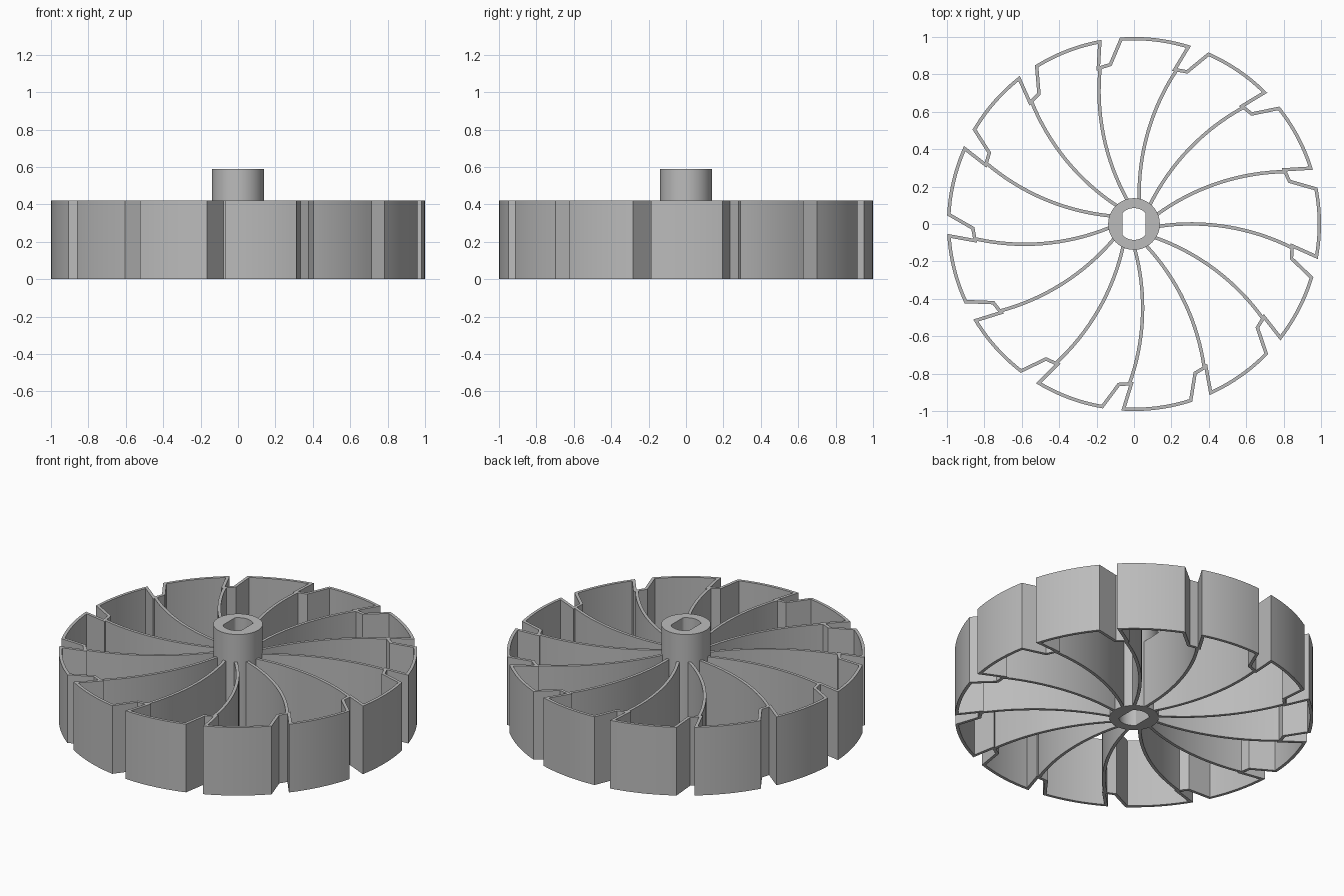
import bpy, bmesh
from math import radians, cos, sin, pi, asin
from mathutils import Vector

cube = bpy.data.objects.get("Cube")
if cube:
    bpy.data.objects.remove(cube)

COUNT = 13
STEP = 2 * pi / COUNT
RADIUS, WALL, HEIGHT = 1.0, 0.018, 0.42
HUB_RADIUS, HUB_HEIGHT = 0.138, 0.59

grey = bpy.data.materials.new("plain grey")
grey.use_nodes = True
colour = (0.5, 0.5, 0.5, 1)
grey.diffuse_color = colour
grey.node_tree.nodes["Principled BSDF"].inputs["Base Color"].default_value = colour


def polar(r, a):
    return Vector((r * cos(a), r * sin(a)))


def shell(name, outer, inner, height):
    """Extruded band between two matching closed loops."""
    bm = bmesh.new()
    rings = [[bm.verts.new((p.x, p.y, z)) for p in loop]
             for loop, z in ((outer, 0), (outer, height), (inner, height), (inner, 0))]
    n = len(outer)
    for a, b in zip(rings, rings[1:] + rings[:1]):
        for i in range(n):
            j = (i + 1) % n
            bm.faces.new((a[i], a[j], b[j], b[i]))
    bmesh.ops.recalc_face_normals(bm, faces=bm.faces)
    mesh = bpy.data.meshes.new(name)
    bm.to_mesh(mesh)
    bm.free()
    obj = bpy.data.objects.new(name, mesh)
    bpy.context.collection.objects.link(obj)
    mesh.materials.append(grey)
    bpy.ops.object.select_all(action='DESELECT')
    obj.select_set(True)
    bpy.context.view_layer.objects.active = obj
    bpy.ops.object.shade_smooth_by_angle(angle=radians(20))
    return obj


def inset(loop, t):
    """Mitred inward offset of a counter-clockwise loop."""
    result = []
    for i, p in enumerate(loop):
        d1 = (p - loop[i - 1]).normalized()
        d2 = (loop[(i + 1) % len(loop)] - p).normalized()
        n1, n2 = Vector((-d1.y, d1.x)), Vector((-d2.y, d2.x))
        result.append(p + (n1 + n2) * t / (1 + n1.dot(n2)))
    return result


# Rim: arcs broken by slanted notches
notch = [(RADIUS, 94.3), (0.87, 98.8), (0.864, 102.1), (RADIUS, 99.95)]
arc_start, arc_end = radians(notch[-1][1]), radians(notch[0][1]) + STEP
SEGS = 10
outline = []
for k in range(COUNT):
    outline += [polar(r, radians(a) + k * STEP) for r, a in notch]
    outline += [polar(RADIUS, arc_start + (arc_end - arc_start) * i / SEGS + k * STEP)
                for i in range(1, SEGS)]
shell("notched_rim", outline, inset(outline, WALL), HEIGHT)

# Vanes: shallow circular arcs from the hub to each notch floor
start, end = Vector((-0.034, 0.125)), Vector((-0.18, 0.842))
chord = end - start
side = Vector((-chord.y, chord.x)).normalized()
half, sag = chord.length / 2, 0.057
arc_r = (half * half + sag * sag) / (2 * sag)
centre = (start + end) / 2 - side * (arc_r - sag)
sweep = asin(half / arc_r)
base = side.to_2d()


def vane_point(r, t, turn):
    a = -sweep + 2 * sweep * t
    p = centre + base * r * cos(a) + chord.normalized() * r * sin(a)
    return Vector((p.x * cos(turn) - p.y * sin(turn), p.x * sin(turn) + p.y * cos(turn)))


N = 16
for k in range(COUNT):
    bm = bmesh.new()
    pts = [vane_point(arc_r + WALL / 2, i / N, k * STEP) for i in range(N + 1)]
    pts += [vane_point(arc_r - WALL / 2, i / N, k * STEP) for i in range(N, -1, -1)]
    low = [bm.verts.new((p.x, p.y, 0)) for p in pts]
    top = [bm.verts.new((p.x, p.y, HEIGHT)) for p in pts]
    m = len(pts)
    for i in range(m):
        j = (i + 1) % m
        bm.faces.new((low[i], low[j], top[j], top[i]))
    for i in range(N):
        for ring in (low, top):
            bm.faces.new((ring[i], ring[i + 1], ring[m - 2 - i], ring[m - 1 - i]))
    bmesh.ops.recalc_face_normals(bm, faces=bm.faces)
    mesh = bpy.data.meshes.new(f"vane_{k + 1}")
    bm.to_mesh(mesh)
    bm.free()
    mesh.materials.append(grey)
    vane = bpy.data.objects.new(mesh.name, mesh)
    bpy.context.collection.objects.link(vane)
    bpy.ops.object.select_all(action='DESELECT')
    vane.select_set(True)
    bpy.context.view_layer.objects.active = vane
    bpy.ops.object.shade_smooth_by_angle(angle=radians(20))

# Hub: tube with a double-flat bore
BORE, FLAT = 0.085, 0.062
angles = [2 * pi * i / 96 for i in range(96)]
hub_outer = [polar(HUB_RADIUS, a) for a in angles]
hub_inner = []
for a in angles:
    p = polar(BORE, a)
    if abs(p.x) > FLAT:
        p.x = FLAT if p.x > 0 else -FLAT
    hub_inner.append(p)
shell("hub", hub_outer, hub_inner, HUB_HEIGHT)
